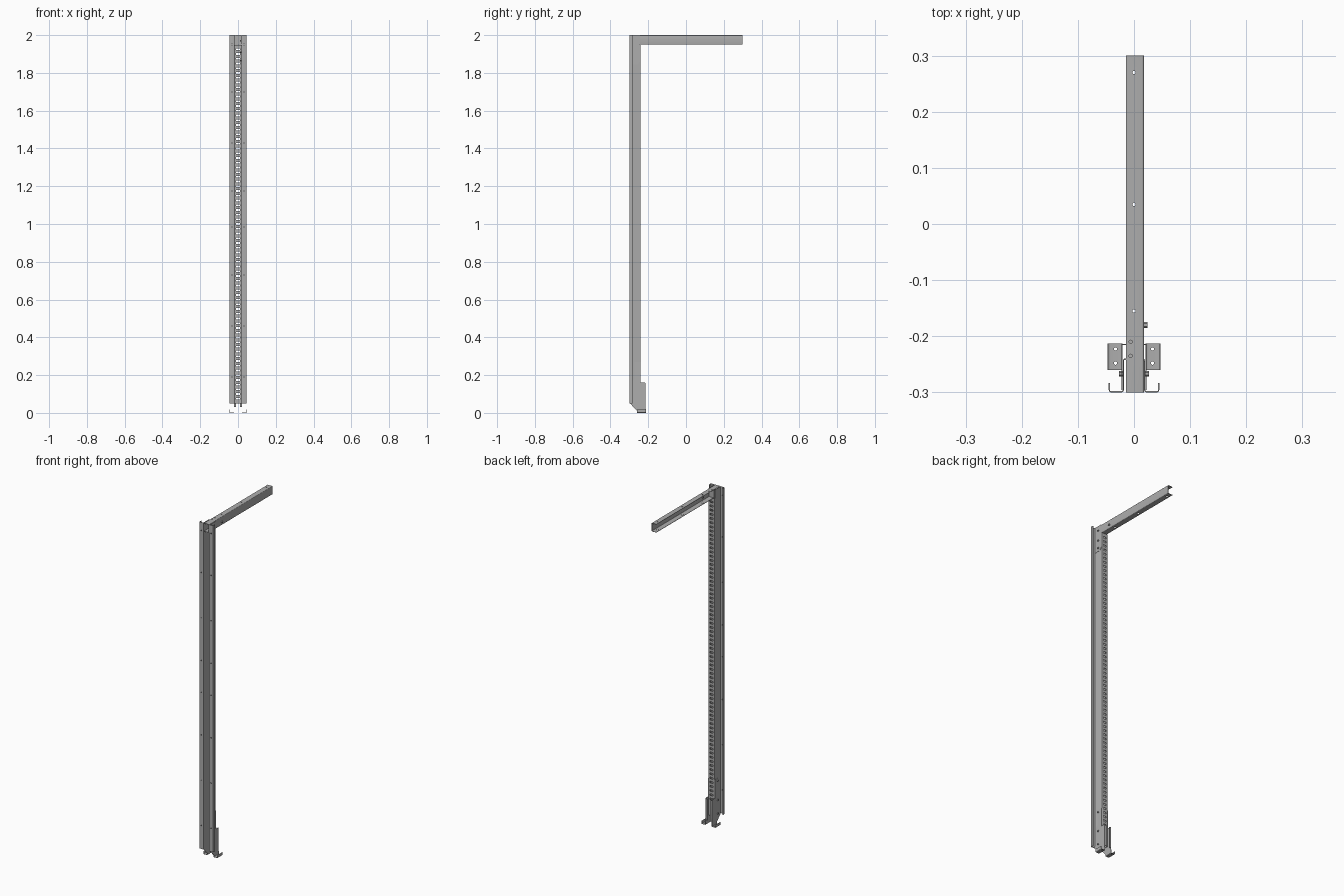
import bpy, bmesh, math
from mathutils import Vector, Matrix

if "Cube" in bpy.data.objects:
    bpy.data.objects.remove(bpy.data.objects["Cube"])

T = 0.002  # sheet thickness
steel = bpy.data.materials.new("dark_steel")
steel.diffuse_color = (0.42, 0.42, 0.42, 1)
steel.use_nodes = True
steel.node_tree.nodes["Principled BSDF"].inputs["Base Color"].default_value = steel.diffuse_color


def place(axis, u, v, w):
    # u, v in the profile plane, w along the axis
    return {'x': (w, u, v), 'y': (u, w, v), 'z': (u, v, w)}[axis]


def finish(name, bm):
    bmesh.ops.recalc_face_normals(bm, faces=bm.faces)
    me = bpy.data.meshes.new(name)
    bm.to_mesh(me)
    bm.free()
    me.materials.append(steel)
    ob = bpy.data.objects.new(name, me)
    bpy.context.collection.objects.link(ob)
    return ob


def bends(pts, r=0.003):
    # round every inner corner of an open profile
    out = [Vector(pts[0])]
    for a, b, c in zip(pts, pts[1:], pts[2:]):
        a, b, c = Vector(a), Vector(b), Vector(c)
        p, q = b + (a - b).normalized() * r, b + (c - b).normalized() * r
        for i in range(4):
            t = i / 3
            out.append(p * (1 - t) ** 2 + b * 2 * t * (1 - t) + q * t * t)
    return out + [Vector(pts[-1])]


def sheet(name, prof, axis, stations, skip=lambda mid, w: False):
    # folded sheet: profile swept through stations, cells can be left out
    bm = bmesh.new()
    rows = [[bm.verts.new(place(axis, p[0], p[1], w)) for p in prof] for w in stations]
    for j in range(len(rows) - 1):
        w = (stations[j] + stations[j + 1]) / 2
        for i in range(len(prof) - 1):
            if not skip((prof[i] + prof[i + 1]) / 2, w):
                bm.faces.new((rows[j][i], rows[j][i + 1], rows[j + 1][i + 1], rows[j + 1][i]))
    bmesh.ops.delete(bm, geom=[v for v in bm.verts if not v.link_faces], context='VERTS')
    ob = finish(name, bm)
    m = ob.modifiers.new("thick", 'SOLIDIFY')
    m.thickness, m.offset, m.use_even_offset = T, 0, True
    return ob


def plate(name, pts, axis, a, b):
    bm = bmesh.new()
    lo = [bm.verts.new(place(axis, u, v, a)) for u, v in pts]
    hi = [bm.verts.new(place(axis, u, v, b)) for u, v in pts]
    bm.faces.new(lo)
    bm.faces.new(hi)
    n = len(pts)
    for i in range(n):
        bm.faces.new((lo[i], lo[(i + 1) % n], hi[(i + 1) % n], hi[i]))
    return finish(name, bm)


def rods(name, centres, axis, r, depth, sides=12):
    rot = {'x': Matrix.Rotation(math.pi / 2, 4, 'Y'), 'y': Matrix.Rotation(math.pi / 2, 4, 'X'),
           'z': Matrix()}[axis]
    bm = bmesh.new()
    for c in centres:
        bmesh.ops.create_cone(bm, cap_ends=True, segments=sides, radius1=r, radius2=r,
                              depth=depth, matrix=Matrix.Translation(c) @ rot)
    return finish(name, bm)


def mirror(ob):
    ob.modifiers.new("mirror", 'MIRROR')
    return ob


def drill(ob, centres, axis, r=0.003, depth=0.012):
    cutter = rods("hole_cutter", centres, axis, r, depth)
    cutter.hide_render = True
    m = ob.modifiers.new("holes", 'BOOLEAN')
    m.operation, m.solver, m.object = 'DIFFERENCE', 'EXACT', cutter


# upright post: lipped hat channel with a ladder of slots in its back web
half = [(0.019, -0.241), (0.019, -0.299), (0.044, -0.299), (0.044, -0.283)]
outline = bends([(-x, y) for x, y in reversed(half)] + half)
mid = next(i for i in range(len(outline) - 1) if outline[i].x < -0.01 and outline[i + 1].x > 0.01)
outline[mid + 1:mid + 1] = [Vector((-0.010, -0.241)), Vector((0.010, -0.241))]
PITCH, START, COUNT, SLOT = 0.025, 0.07, 75, 0.009
levels = [0.05]
for i in range(COUNT):
    levels += [START + i * PITCH, START + i * PITCH + SLOT]
levels += [1.948, 2.0]


def open_cell(m, w):
    if m.y < -0.244 or abs(m.x) > 0.0195:
        return False
    if w > 1.948:                      # notch that lets the arm through
        return True
    k = (w - START) / PITCH
    return abs(m.x) < 0.005 and 0 <= k < COUNT and (k % 1) * PITCH < SLOT


post = sheet("upright_post", outline, 'z', levels, open_cell)
drill(post, [(s * 0.032, -0.299, z) for s in (-1, 1)
             for z in (0.19, 0.46, 0.73, 0.985, 1.175, 1.43, 1.70, 1.95)], 'y', 0.0025)

# top arm: channel open towards -x
arm = sheet("top_arm", bends([(-0.014, 1.999), (0.0168, 1.999), (0.0168, 1.951), (-0.014, 1.951)]),
            'y', [-0.3, 0.3])
drill(arm, [(0, y, 1.999) for y in (0.27, 0.035, -0.155)]
      + [(-0.006, y, 1.999) for y in (-0.21, -0.235)], 'z')
drill(arm, [(0, y, 1.951) for y in (0.27, 0.035, -0.155)], 'z', 0.006)

# plate closing the arm where it passes through the post
plate("arm_closing_plate", [(-0.018, 1.95), (0.0158, 1.95), (0.0158, 1.998), (-0.018, 1.998)],
      'y', -0.242, -0.240)

# tab that joins the arm to the side of the post
plate("arm_mounting_tab", [(-0.294, 1.998), (-0.243, 1.998), (-0.243, 1.86),
                           (-0.255, 1.845), (-0.294, 1.845)], 'x', 0.0201, 0.0216)

# foot brackets on both sides of the post
mirror(plate("bracket_side", [
    (-0.296, 0.05), (-0.255, 0.006), (-0.222, 0.006), (-0.214, 0.02), (-0.214, 0.155),
    (-0.218, 0.16), (-0.24, 0.16), (-0.24, 0.27), (-0.272, 0.27), (-0.272, 0.18),
    (-0.293, 0.16)], 'x', 0.0202, 0.0222))
mirror(plate("bracket_back_lip", [(0.010, 0.03), (0.0222, 0.03), (0.0222, 0.155),
                                  (0.010, 0.155)], 'y', -0.216, -0.214))
foot = mirror(sheet("foot_plate", bends([(0.0212, 0.02), (0.0212, 0.001),
                                         (0.046, 0.001), (0.046, 0.018)]), 'y', [-0.26, -0.213]))
drill(foot, [(s * 0.033, y, 0.001) for s in (-1, 1) for y in (-0.223, -0.248)], 'z')

# bolts for the brackets and the arm
mirror(rods("bracket_bolts", [(0.0235, -0.267, z) for z in (0.06, 0.14, 0.255)], 'x', 0.005, 0.007, 6))
rods("arm_bolts", [(0.0225, -0.267, z) for z in (1.865, 1.91, 1.97)]
     + [(0.0205, -0.18, 1.97)], 'x', 0.005, 0.008, 6)
rods("arm_nuts", [(0.0135, -0.267, z) for z in (1.865, 1.91, 1.97)]
     + [(0.0135, -0.18, 1.97)], 'x', 0.005, 0.005, 6)

# bake the modifiers, drop the cutters, smooth the bends
dg = bpy.context.evaluated_depsgraph_get()
parts = [o for o in bpy.data.objects if not o.hide_render]
baked = [bpy.data.meshes.new_from_object(o.evaluated_get(dg)) for o in parts]
for o, me in zip(parts, baked):
    o.modifiers.clear()
    o.data = me
for o in [o for o in bpy.data.objects if o.hide_render]:
    bpy.data.objects.remove(o)
for o in parts:
    o.select_set(True)
bpy.context.view_layer.objects.active = parts[0]
bpy.ops.object.shade_smooth_by_angle(angle=math.radians(40))
